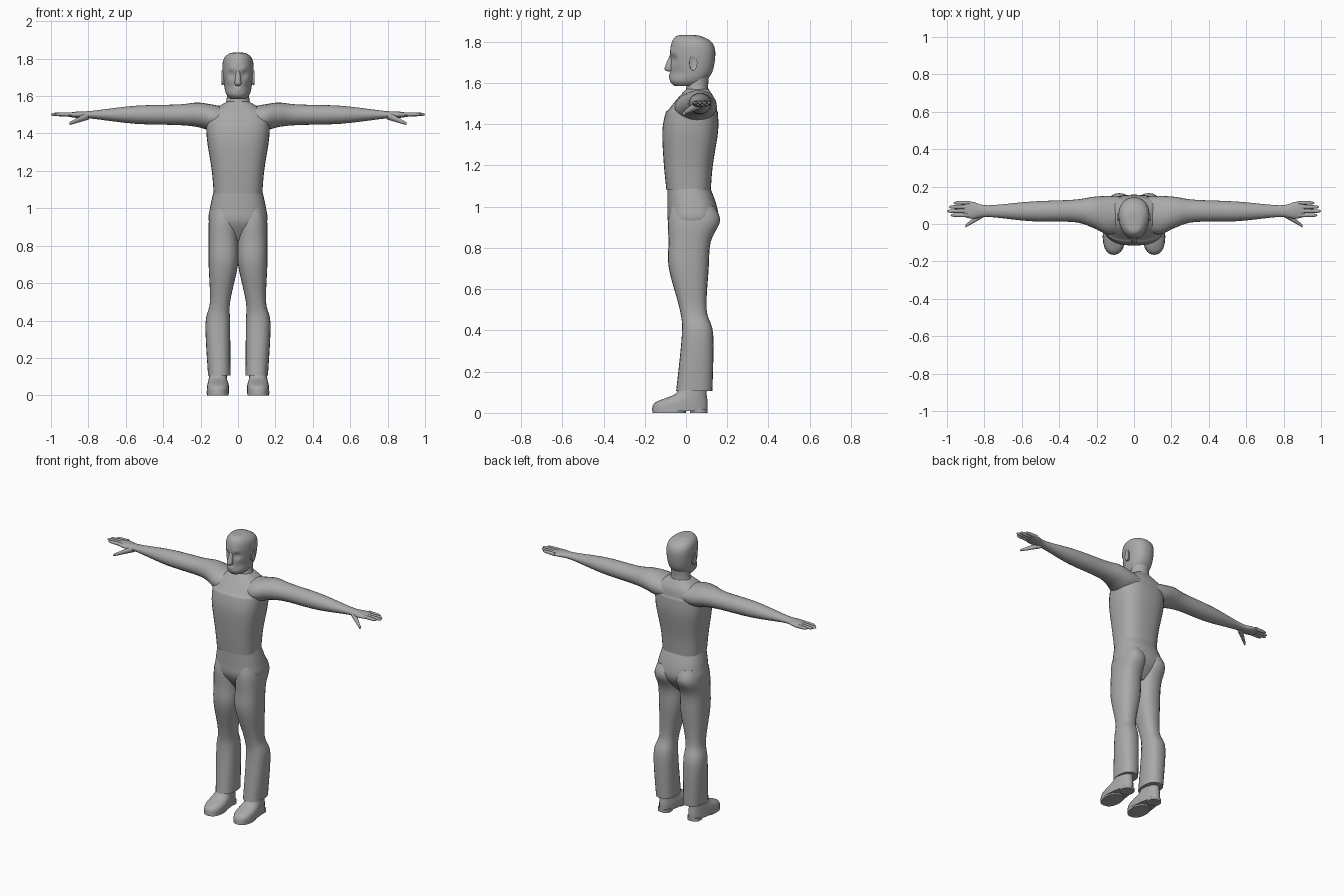
import bpy
import bmesh
import math

cube = bpy.data.objects.get("Cube")
if cube:
    bpy.data.objects.remove(cube, do_unlink=True)

grey = bpy.data.materials.new("plain grey")
grey.use_nodes = True
colour = (0.4, 0.4, 0.4, 1)
grey.diffuse_color = colour
grey.node_tree.nodes["Principled BSDF"].inputs["Base Color"].default_value = colour


def spline_point(before, start, end, after, t):
    """Blend four neighbouring values along a smooth curve."""
    slope_in = (end - before) / 2
    slope_out = (after - start) / 2
    ease = t * t * (3 - 2 * t)
    bend = t * (1 - t) * (slope_in * (1 - t) - slope_out * t)
    return start + (end - start) * ease + bend


def smooth_rows(rows, steps):
    """Insert interpolated sections between the given ones."""
    last = len(rows) - 1
    result = []
    for i in range(last):
        neighbours = rows[max(i - 1, 0)], rows[i], rows[i + 1], rows[min(i + 2, last)]
        for step in range(steps):
            result.append([spline_point(*values, step / steps) for values in zip(*neighbours)])
    result.append(rows[last])
    return result


def power(value, squareness):
    return math.copysign(abs(value) ** (2 / squareness), value)


def loft(name, rows, axis="Z", squareness=2, sides=24, steps=5, taper=0, mirror=False, sculpt=None):
    """Skin rounded sections; each row is position, u min, u max, v min, v max."""
    bm = bmesh.new()
    rings = []
    for position, u_min, u_max, v_min, v_max in smooth_rows(rows, steps):
        ring = []
        for side in range(sides):
            angle = math.tau * side / sides
            across = power(math.cos(angle), squareness)
            along = power(math.sin(angle), squareness)
            u = (u_min + u_max) / 2 + (u_max - u_min) / 2 * across * (1 + taper * along)
            v = (v_min + v_max) / 2 + (v_max - v_min) / 2 * along
            point = (position, u, v) if axis == "X" else (u, v, position)
            ring.append(bm.verts.new(point))
        rings.append(ring)
    for low, high in zip(rings, rings[1:]):
        for side in range(sides):
            following = (side + 1) % sides
            bm.faces.new((low[side], low[following], high[following], high[side]))
    bm.faces.new(rings[0])
    bm.faces.new(rings[-1])
    if sculpt:
        for vert in bm.verts:
            sculpt(vert.co)
    bmesh.ops.recalc_face_normals(bm, faces=bm.faces)
    mesh = bpy.data.meshes.new(name)
    bm.to_mesh(mesh)
    bm.free()
    mesh.materials.append(grey)
    part = bpy.data.objects.new(name, mesh)
    bpy.context.collection.objects.link(part)
    bpy.ops.object.select_all(action="DESELECT")
    part.select_set(True)
    bpy.context.view_layer.objects.active = part
    bpy.ops.object.shade_smooth_by_angle(angle=math.radians(45))
    if mirror:
        part.modifiers.new("mirror", "MIRROR")


def centred(rows):
    """Turn height, half width, front and back into symmetric sections."""
    return [(height, -half, half, front, back) for height, half, front, back in rows]


def round_section(position, u, v, radius):
    return position, u - radius, u + radius, v - radius, v + radius


def arm_section(position, front, back, thickness, centre=1.5):
    return position, front, back, centre - thickness, centre + thickness


# Shirt
loft("shirt", centred([
    (1.08, .13, -.095, .12), (1.2, .14, -.107, .13), (1.36, .165, -.115, .155),
    (1.45, .17, -.1, .155), (1.47, .165, -.085, .15), (1.52, .14, -.045, .14),
    (1.57, .06, 0, .11)]), squareness=2.7, sides=32)

# Trousers
loft("trouser_seat", centred([
    (1.11, .125, -.09, .11), (1, .15, -.09, .15), (.92, .15, -.085, .15),
    (.83, .05, -.03, .08)]), squareness=2.5, sides=32)
loft("trouser_leg", [
    (1, .01, .14, -.075, .14), (.93, 0, .156, -.087, .165), (.83, 0, .157, -.085, .12),
    (.7, 0, .157, -.083, .11), (.5, .042, .15, -.03, .1), (.38, .042, .174, -.02, .132),
    (.105, .04, .16, -.048, .128)], squareness=2.4, mirror=True)

# Shoes: upper, front sole and heel
loft("shoe_upper", [
    (.01, .05, .166, -.165, .105), (.05, .05, .164, -.15, .105),
    (.09, .06, .155, -.055, .1), (.13, .06, .15, -.03, .1)],
    squareness=2.3, taper=-.18, mirror=True)
loft("shoe_sole", [(height, .05, .165, -.163, 0) for height in (0, .02)],
     squareness=2.3, mirror=True)
loft("shoe_heel", [(height, .065, .15, .02, .104) for height in (0, .02)],
     squareness=2.5, mirror=True)

# Arms and palms
loft("arm", [
    arm_section(.06, -.04, .145, .06, centre=1.48),
    arm_section(.14, -.055, .15, .07, centre=1.485),
    arm_section(.22, -.02, .145, .065),
    arm_section(.32, .01, .13, .055),
    arm_section(.55, .015, .12, .048),
    arm_section(.78, .038, .1, .021),
    arm_section(.86, .028, .118, .017),
    arm_section(.91, .038, .12, .01)],
    axis="X", mirror=True)

# Fingers, evenly spaced across the palm
for order, (finger, tip) in enumerate((("index", .98), ("middle", 1), ("ring", .99), ("little", .965))):
    y = .047 + order * .022
    loft(finger + "_finger", [
        round_section(x, y, 1.502, radius)
        for x, radius in ((.88, .011), (tip - .02, .009), (tip, .002))],
        axis="X", sides=12, mirror=True)

# Thumb, slanting forward and down
loft("thumb", [
    round_section(.8 + .1 * t, .06 - .07 * t, 1.495 - .042 * t, .022 - .014 * t)
    for t in (0, .5, .9, 1)], axis="X", sides=14, mirror=True)

# Neck
loft("neck", centred([
    (1.49, .1, -.02, .135), (1.57, .063, 0, .108), (1.66, .06, .01, .115)]))


def shape_face(co):
    """Press in the eye sockets and cheeks, raise the brow and lips."""
    features = (
        (.034, 1.715, .02, .014),
        (.034, 1.747, .014, -.005),
        (.055, 1.65, .025, .008),
        (0, 1.635, .014, -.006))
    if co.y < 0:
        for x, z, size, depth in features:
            distance = math.hypot(abs(co.x) - x, co.z - z) / size
            co.y += depth * math.exp(-distance ** 2)


# Head with face
loft("head", centred([
    (1.585, .04, -.055, .05), (1.61, .062, -.077, .095), (1.66, .074, -.075, .13),
    (1.75, .082, -.077, .142), (1.8, .075, -.068, .122), (1.828, .045, -.045, .07),
    (1.832, .01, -.01, .025)]),
    squareness=2.2, sides=56, steps=8, taper=.1, sculpt=shape_face)
loft("nose", centred([
    (1.655, .008, -.085, -.06), (1.67, .018, -.104, -.06), (1.735, .009, -.078, -.06)]), sides=16)

# Ears
loft("ear", [
    (.07, .018, .05, 1.665, 1.73), (.088, .016, .055, 1.66, 1.737),
    (.085, .03, .043, 1.68, 1.72)], axis="X", sides=20, mirror=True)
